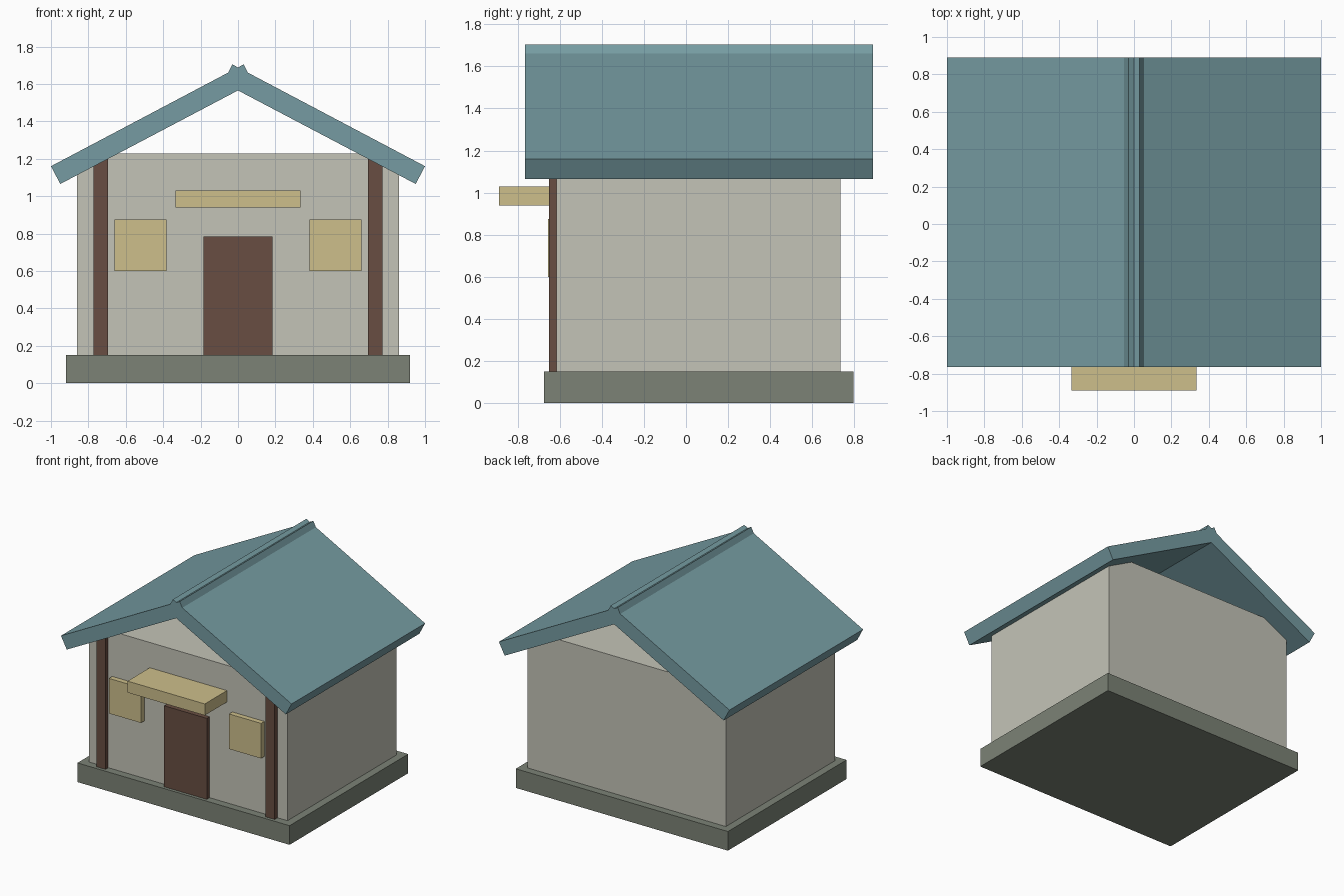
import bpy
import bmesh

default = bpy.data.objects.get("Cube")
if default:
    bpy.data.objects.remove(default, do_unlink=True)


def make_material(name, r, g, b):
    mat = bpy.data.materials.new(name)
    mat.use_nodes = True
    mat.diffuse_color = (r, g, b, 1)
    shader = mat.node_tree.nodes["Principled BSDF"]
    shader.inputs["Base Color"].default_value = (r, g, b, 1)
    return mat


STONE = make_material("grey green stone", 0.20, 0.225, 0.18)
PLASTER = make_material("pale plaster", 0.55, 0.55, 0.475)
ROOF = make_material("blue green roof", 0.18, 0.33, 0.36)
TIMBER = make_material("dark brown timber", 0.14, 0.076, 0.054)
SAND = make_material("sand yellow", 0.61, 0.52, 0.26)


def extrude_profile(name, profile, y_range, mat):
    """Extrude an x-z outline from front to back."""
    front, back = y_range
    bm = bmesh.new()
    face = bm.faces.new([bm.verts.new((x, front, z)) for x, z in profile])
    result = bmesh.ops.extrude_face_region(bm, geom=[face])
    verts = [v for v in result["geom"] if isinstance(v, bmesh.types.BMVert)]
    bmesh.ops.translate(bm, verts=verts, vec=(0, back - front, 0))
    bmesh.ops.recalc_face_normals(bm, faces=bm.faces)
    mesh = bpy.data.meshes.new(name)
    bm.to_mesh(mesh)
    bm.free()
    mesh.materials.append(mat)
    obj = bpy.data.objects.new(name, mesh)
    bpy.context.collection.objects.link(obj)
    return obj


def box(name, x_range, y_range, z_range, mat):
    (x0, x1), (z0, z1) = x_range, z_range
    return extrude_profile(name, [(x0, z0), (x1, z0), (x1, z1), (x0, z1)], y_range, mat)


# Plinth and walls
FLOOR, WALL_TOP, WALL_FRONT = 0.15, 1.228, -0.615
INSIDE = WALL_FRONT + 0.01
box("plinth", (-0.92, 0.92), (-0.675, 0.795), (0, FLOOR), STONE)
box("walls", (-0.86, 0.86), (WALL_FRONT, 0.735), (FLOOR, WALL_TOP), PLASTER)

# Door and awning
box("door", (-0.185, 0.185), (-0.65, INSIDE), (FLOOR, 0.785), TIMBER)
box("awning", (-0.335, 0.335), (-0.89, INSIDE), (0.94, 1.03), SAND)

# Paired parts: posts, windows and roof slabs that cross at the ridge
slab = [(1.0, 1.16), (0.95, 1.065), (-0.08, 1.607), (-0.03, 1.704)]
for side, s in (("left", 1), ("right", -1)):
    box(side + "_post", (s * 0.695, s * 0.773), (-0.65, INSIDE), (FLOOR, 1.22), TIMBER)
    box(side + "_window", (s * 0.382, s * 0.66), (-0.656, INSIDE), (0.6, 0.875), SAND)
    extrude_profile(side + "_roof_slab", [(s * x, z) for x, z in slab], (-0.765, 0.89), ROOF)
